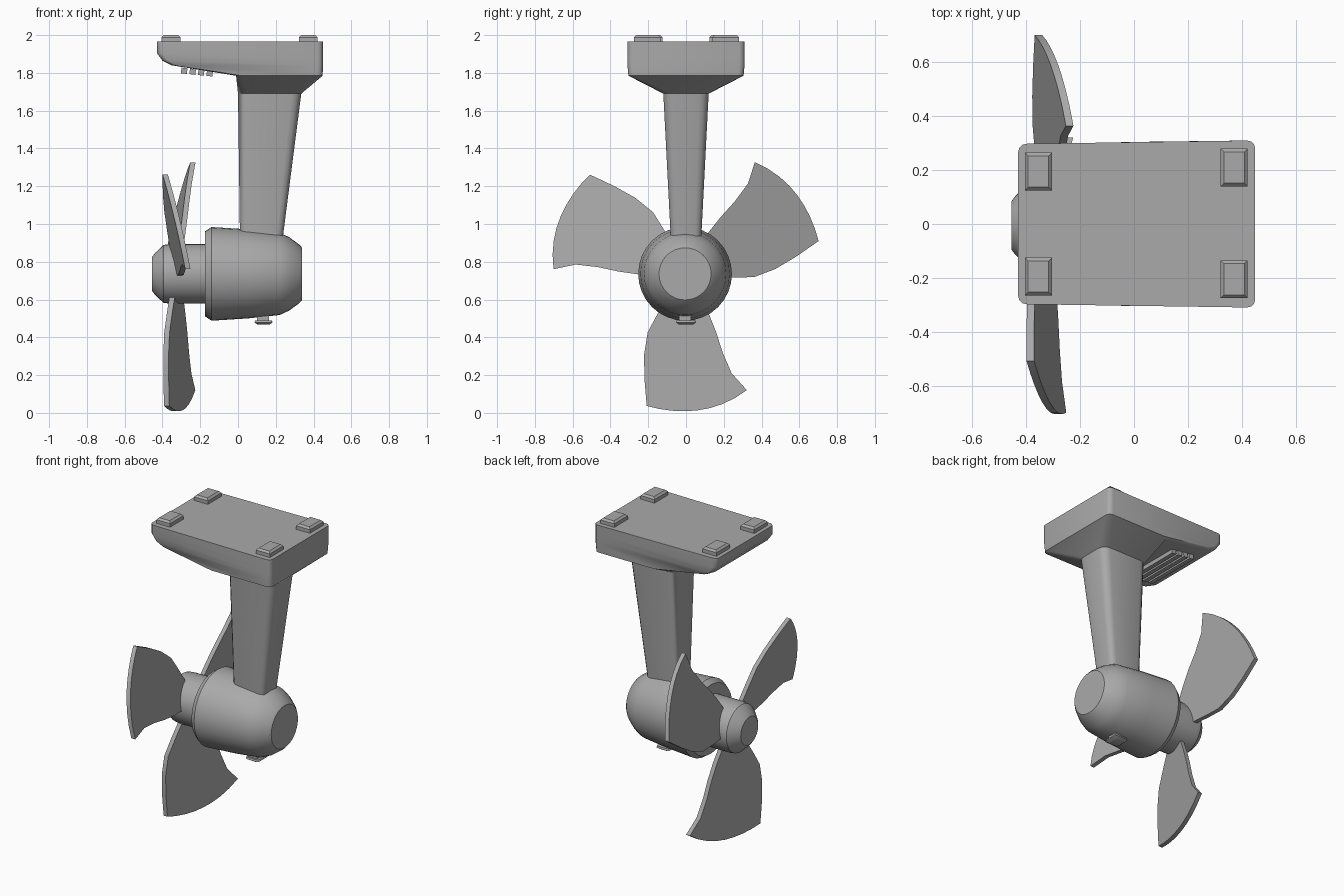
import bpy, bmesh, math
from mathutils import Matrix, Vector

cube = bpy.data.objects.get("Cube")
if cube:
    bpy.data.objects.remove(cube)

grey = bpy.data.materials.new("plain grey")
grey.use_nodes = True
COLOR = (0.4, 0.4, 0.4, 1)
grey.diffuse_color = COLOR
grey.node_tree.nodes["Principled BSDF"].inputs["Base Color"].default_value = COLOR

AXIS_Y, AXIS_Z = -0.005, 0.736


def finish(name, bm, angle=35):
    bmesh.ops.recalc_face_normals(bm, faces=bm.faces)
    mesh = bpy.data.meshes.new(name)
    bm.to_mesh(mesh)
    bm.free()
    mesh.materials.append(grey)
    obj = bpy.data.objects.new(name, mesh)
    bpy.context.collection.objects.link(obj)
    bpy.ops.object.select_all(action="DESELECT")
    obj.select_set(True)
    bpy.context.view_layer.objects.active = obj
    bpy.ops.object.shade_smooth_by_angle(angle=math.radians(angle))
    return obj


def loft(name, rings, angle=35):
    """Skin closed rings of equal length and cap both ends."""
    bm = bmesh.new()
    loops = [[bm.verts.new(p) for p in ring] for ring in rings]
    n = len(loops[0])
    for a, b in zip(loops, loops[1:]):
        for i in range(n):
            j = (i + 1) % n
            bm.faces.new((a[i], a[j], b[j], b[i]))
    bm.faces.new(loops[0])
    bm.faces.new(loops[-1])
    return finish(name, bm, angle)


def round_rect(z, x0, x1, half, r, taper=0.0, steps=3):
    """Rounded rectangle at height z, slightly narrower at its x0 end."""
    corners = ((x1, half, 1, 1), (x0, half - taper, -1, 1),
               (x0, taper - half, -1, -1), (x1, -half, 1, -1))
    ring = []
    for k, (x, y, sx, sy) in enumerate(corners):
        for s in range(steps + 1):
            a = math.pi / 2 * (k + s / steps)
            ring.append((x - sx * r + r * math.cos(a), y - sy * r + r * math.sin(a), z))
    return ring


def turned(name, profile, sides=32):
    """Round part along the x axis from (x, radius) pairs."""
    rings = [[(x, AXIS_Y + r * math.cos(math.tau * i / sides),
               AXIS_Z + r * math.sin(math.tau * i / sides)) for i in range(sides)]
             for x, r in profile]
    return loft(name, rings)


def block(name, centre, size, bevel=0.0, tilt=0.0):
    bm = bmesh.new()
    bmesh.ops.create_cube(bm, size=1)
    bmesh.ops.scale(bm, vec=size, verts=bm.verts)
    if bevel:
        top = [e for e in bm.edges if all(v.co.z > 0 for v in e.verts)]
        bmesh.ops.bevel(bm, geom=top, offset=bevel, segments=1, affect="EDGES")
    bmesh.ops.rotate(bm, matrix=Matrix.Rotation(tilt, 3, "Y"), verts=bm.verts)
    bmesh.ops.translate(bm, vec=centre, verts=bm.verts)
    return finish(name, bm, 20)


# Base plate flaring down into the neck
loft("base_and_neck", [
    round_rect(1.965, -0.43, 0.45, 0.31, 0.03, 0.012),
    round_rect(1.905, -0.43, 0.45, 0.31, 0.03, 0.012),
    round_rect(1.865, -0.40, 0.45, 0.31, 0.03, 0.012),
    round_rect(1.84, -0.35, 0.45, 0.31, 0.03, 0.012),
    round_rect(1.785, -0.01, 0.448, 0.305, 0.03),
    round_rect(1.69, 0.0, 0.335, 0.12, 0.05),
    round_rect(0.95, 0.01, 0.24, 0.082, 0.035),
    round_rect(0.78, 0.01, 0.22, 0.075, 0.035)], 40)

# Four feet on the base
for x, y in ((-0.355, 0.195), (-0.355, -0.195), (0.372, 0.21), (0.372, -0.205)):
    block("foot", (x, y, 1.98), (0.1, 0.14, 0.04), 0.012)

# Vent slats under the base
for i in range(4):
    x = -0.285 + 0.045 * i
    block("vent_slat", (x, 0, 1.811 - 0.1 * (x + 0.285)), (0.032, 0.38, 0.03), tilt=0.12)

# Motor housing and hub
turned("motor_housing", [(-0.175, 0.225), (-0.14, 0.248), (0.05, 0.236), (0.22, 0.218),
                         (0.27, 0.195), (0.325, 0.155), (0.34, 0.138)])
turned("hub", [(-0.455, 0.09), (-0.44, 0.11), (-0.395, 0.153), (-0.36, 0.158), (-0.16, 0.158)])

# Knob below the motor
block("knob_stem", (0.132, -0.005, 0.5), (0.065, 0.065, 0.06))
loft("knob_cap", [round_rect(z, 0.135 - w, 0.135 + w, h, 0.015)
                  for z, w, h in ((0.49, 0.045, 0.05), (0.479, 0.048, 0.053), (0.467, 0.03, 0.035))])

# Three pitched blades: rows of (radius, left edge, right edge), last row is the curved tip
ROWS = ((0.10, -0.08, 0.07), (0.21, -0.145, 0.125), (0.31, -0.198, 0.165),
        (0.40, -0.217, 0.20), (0.50, -0.215, 0.247), (0.61, -0.203, 0.327))
COLS = 8
for k in range(3):
    bm = bmesh.new()
    grid = []
    for row, (r, u0, u1) in enumerate(ROWS):
        line = []
        for c in range(COLS + 1):
            t = c / COLS
            u = u0 + (u1 - u0) * t
            # outer rows bend towards the round tip
            bend = max(0, row - 2) / 3
            reach = math.sqrt(0.728 ** 2 - u * u) - 0.035 * t ** 4
            rr = r + bend * (reach - 0.61)
            a = math.radians(120 * k)
            y = u * math.cos(a) + rr * math.sin(a)
            z = u * math.sin(a) - rr * math.cos(a)
            x = -0.325 + 0.235 * u + 0.025 * y
            line.append(bm.verts.new((x, AXIS_Y + y, AXIS_Z + z)))
        grid.append(line)
    for a, b in zip(grid, grid[1:]):
        for i in range(COLS):
            bm.faces.new((a[i], a[i + 1], b[i + 1], b[i]))
    # thicken the sheet evenly about its middle
    made = bmesh.ops.extrude_face_region(bm, geom=bm.faces[:])
    front = {v for v in made["geom"] if isinstance(v, bmesh.types.BMVert)}
    for v in bm.verts:
        v.co.x += -0.014 if v in front else 0.014
    finish("blade", bm, 30)
